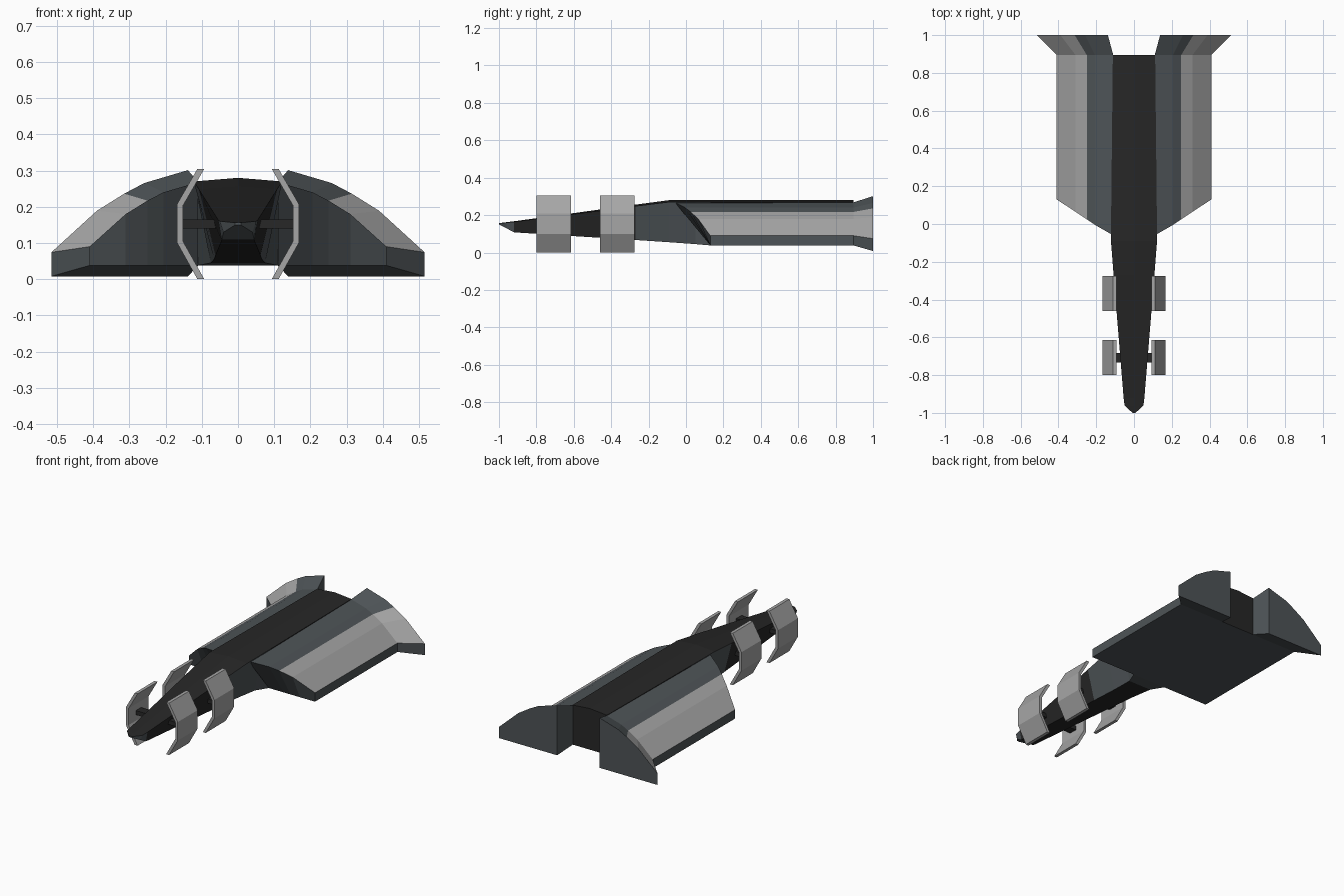
import bpy, bmesh

if "Cube" in bpy.data.objects:
    bpy.data.objects.remove(bpy.data.objects["Cube"])


def material(name, rgb):
    m = bpy.data.materials.new(name)
    m.diffuse_color = (*rgb, 1)
    m.use_nodes = True
    m.node_tree.nodes["Principled BSDF"].inputs["Base Color"].default_value = m.diffuse_color
    return m


MATS = [material("black", (0.02, 0.02, 0.02)),
        material("slate", (0.076, 0.088, 0.095)),
        material("grey", (0.38, 0.38, 0.38))]
BLACK, SLATE, GREY = 0, 1, 2


def loft(name, rings, colour, mirror=False):
    """Join rings of points; caps are strips between the ring's two halves."""
    bm = bmesh.new()
    rows = [[bm.verts.new(p) for p in r] for r in rings]
    n = len(rows[0])
    for a, b in zip(rows, rows[1:]):
        for i in range(n):
            j = (i + 1) % n
            bm.faces.new((a[i], a[j], b[j], b[i]))
    for r in (rows[0], rows[-1]):
        for i in range(n // 2 - 1):
            bm.faces.new((r[i], r[i + 1], r[n - 2 - i], r[n - 1 - i]))
    bmesh.ops.recalc_face_normals(bm, faces=bm.faces[:])
    for f in bm.faces:
        f.material_index = colour(f.calc_center_median(), f.normal)
    me = bpy.data.meshes.new(name)
    bm.to_mesh(me)
    bm.free()
    for m in MATS:
        me.materials.append(m)
    ob = bpy.data.objects.new(name, me)
    bpy.context.collection.objects.link(ob)
    if mirror:
        ob.modifiers.new("Mirror", 'MIRROR').use_mirror_merge = False
    return ob


# Side hull: half section (x, z, front y) with a slanted front
TOP = [(0.11, 0.268, -0.06), (0.206, 0.24, -0.005), (0.25, 0.217, 0.025),
       (0.31, 0.18, 0.065), (0.41, 0.09, 0.13)]
FLOOR = 0.038


def hull_ring(y, sx=1.0, sz=1.0, floor=FLOOR):
    up = [(x * sx, y, floor + (z - FLOOR) * sz) for x, z, _ in TOP]
    return up + [(x * sx, y, floor) for x, _, _ in reversed(TOP)]


front = ([(x, y, z) for x, z, y in TOP] +
         [(x, 0.13, FLOOR) for x, _, _ in reversed(TOP)])


# Slate all round, with grey outer roof panels
def hull_colour(c, n):
    return GREY if n.z > 0.2 and c.x > 0.25 and abs(n.y) < 0.6 else SLATE


loft("side_hull", [front, hull_ring(0.895)], hull_colour, True)


# Flared tail blocks
def flare_colour(c, n):
    return GREY if n.z > 0.2 and c.x > 0.26 and n.y < 0.9 else SLATE


loft("tail_flare", [hull_ring(0.895), hull_ring(1.0, 1.257, 1.275, 0.008)],
     flare_colour, True)


# Central fuselage: y, half width, ridge z, shoulder drop, bottom half width, bottom z
SECTIONS = [(-1.0, 0.008, 0.157, 0.001, 0.008, 0.15),
            (-0.96, 0.05, 0.162, 0.002, 0.04, 0.13),
            (-0.92, 0.055, 0.167, 0.003, 0.045, 0.108),
            (-0.27, 0.108, 0.256, 0.008, 0.062, 0.067),
            (-0.09, 0.122, 0.28, 0.01, 0.066, 0.055),
            (0.05, 0.121, 0.28, 0.01, 0.075, 0.045),
            (0.13, 0.12, 0.28, 0.01, 0.11, 0.038),
            (0.895, 0.112, 0.28, 0.01, 0.11, 0.038)]


def body_ring(y, w, t, d, wb, b):
    return [(-w, y, t - d), (0, y, t), (w, y, t - d),
            (wb, y, b), (0, y, b), (-wb, y, b)]


# Black back and nose, slate sides and belly beside the hull
def body_colour(c, n):
    if n.z > 0.6 or n.y > 0.9:
        return BLACK
    if n.z < -0.9:
        return SLATE if c.y > 0.05 else BLACK
    if c.y < -0.92:
        return SLATE
    return SLATE if -0.27 < c.y < 0.13 and abs(n.x) > 0.5 else BLACK


loft("fuselage", [body_ring(*s) for s in SECTIONS], body_colour)

# Curved shield plates beside the nose, with struts
PLATE = [(0.093, 0.305), (0.152, 0.203), (0.152, 0.105), (0.093, 0.0),
         (0.112, 0.0), (0.168, 0.1), (0.168, 0.208), (0.112, 0.305)]
for label, y in (("front", -0.7075), ("rear", -0.3675)):
    loft(label + "_shield_plate",
         [[(x, y + s * 0.0925, z) for x, z in PLATE] for s in (-1, 1)],
         lambda c, n: GREY, True)
    loft(label + "_strut",
         [[(x, y + s * 0.025, z) for x, z in
           ((-0.157, 0.165), (0.157, 0.165), (0.157, 0.14), (-0.157, 0.14))]
          for s in (-1, 1)],
         lambda c, n: BLACK)
